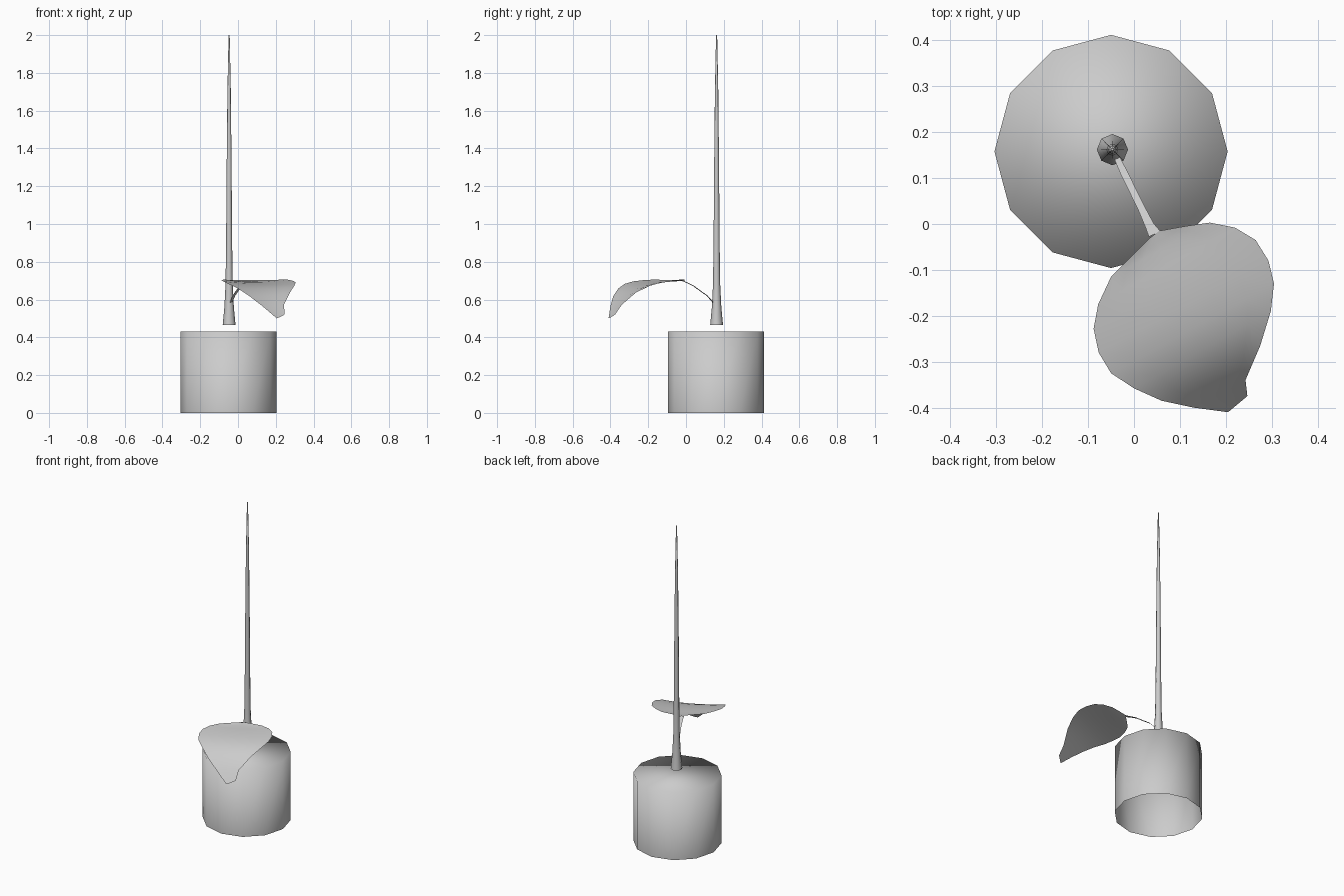
import bpy
import math
from mathutils import Vector

if "Cube" in bpy.data.objects:
    bpy.data.objects.remove(bpy.data.objects["Cube"])


def make(name, verts, faces):
    mesh = bpy.data.meshes.new(name)
    mesh.from_pydata(verts, [], faces)
    mesh.polygons.foreach_set("use_smooth", [True] * len(mesh.polygons))
    mesh.update()
    obj = bpy.data.objects.new(name, mesh)
    bpy.context.collection.objects.link(obj)
    return obj


def lathe(name, centre, profile, sides):
    """Stacked rings (radius, z), open at the bottom and capped on top."""
    verts = [(centre[0] + r * math.cos(2 * math.pi * k / sides),
              centre[1] + r * math.sin(2 * math.pi * k / sides), z)
             for r, z in profile for k in range(sides)]
    faces = [(i * sides + k, i * sides + (k + 1) % sides,
              (i + 1) * sides + (k + 1) % sides, (i + 1) * sides + k)
             for i in range(len(profile) - 1) for k in range(sides)]
    top = (len(profile) - 1) * sides
    faces.append(tuple(range(top, top + sides)))
    return make(name, verts, faces)


def sheet(name, rows):
    """Surface through equal-length rows of points running left to right."""
    n = len(rows[0])
    faces = [(i * n + j, (i + 1) * n + j, (i + 1) * n + j + 1, i * n + j + 1)
             for i in range(len(rows) - 1) for j in range(n - 1)]
    return make(name, [p for row in rows for p in row], faces)


# Pot and the floating spike-shaped stem
lathe("pot", (-0.05, 0.158), [(0.254, 0.0), (0.254, 0.43)], 12)
lathe("stem", (-0.047, 0.162),
      [(0.034, 0.465), (0.025, 0.56), (0.019, 0.68), (0.016, 0.9),
       (0.013, 1.3), (0.009, 1.7), (0.003, 2.0)], 8)

# Leaf stalk: thin arched ribbon flaring where it meets the leaf
side = Vector((0.9, 0.43, 0))
stalk = [((-0.042, 0.155, 0.572), 0.006), ((-0.022, 0.112, 0.62), 0.008),
         ((0.015, 0.037, 0.674), 0.008), ((0.034, -0.003, 0.693), 0.010),
         ((0.045, -0.022, 0.701), 0.014)]
# ribbon faces upward with rows ordered left/right across the stalk
sheet("leaf_stalk", [[Vector(p) + side * (s * w) for s in (-1, 1)] for p, w in stalk])

# Leaf: left and right margins, drooping along its axis
left = [(0.035, -0.03), (-0.01, -0.075), (-0.05, -0.115), (-0.078, -0.175),
        (-0.088, -0.228), (-0.077, -0.28), (-0.05, -0.325), (0.0, -0.358),
        (0.06, -0.385), (0.13, -0.4), (0.205, -0.41)]
right = [(0.055, -0.015), (0.11, -0.005), (0.165, 0.003), (0.22, -0.008),
         (0.265, -0.035), (0.293, -0.08), (0.305, -0.13), (0.298, -0.19),
         (0.275, -0.265), (0.243, -0.34), (0.247, -0.375)]
droop = [(-0.1, 0.705), (0.0, 0.703), (0.1, 0.706), (0.2, 0.694), (0.26, 0.674),
         (0.32, 0.637), (0.375, 0.57), (0.43, 0.485)]


def height(x, y):
    t = (x - 0.045) * 0.43 - (y + 0.02) * 0.9
    for (t0, z0), (t1, z1) in zip(droop, droop[1:]):
        if t <= t1:
            return z0 + (z1 - z0) * (t - t0) / (t1 - t0)
    return droop[-1][1]


rows = []
for a, b in zip(left, right):
    a, b = Vector(a), Vector(b)
    row = []
    for j in range(7):
        u = j / 6
        p = a.lerp(b, u)
        sag = 0.03 * (b - a).length * 4 * u * (1 - u)
        row.append((p.x, p.y, height(p.x, p.y) - sag))
    rows.append(row)
sheet("leaf", rows)
